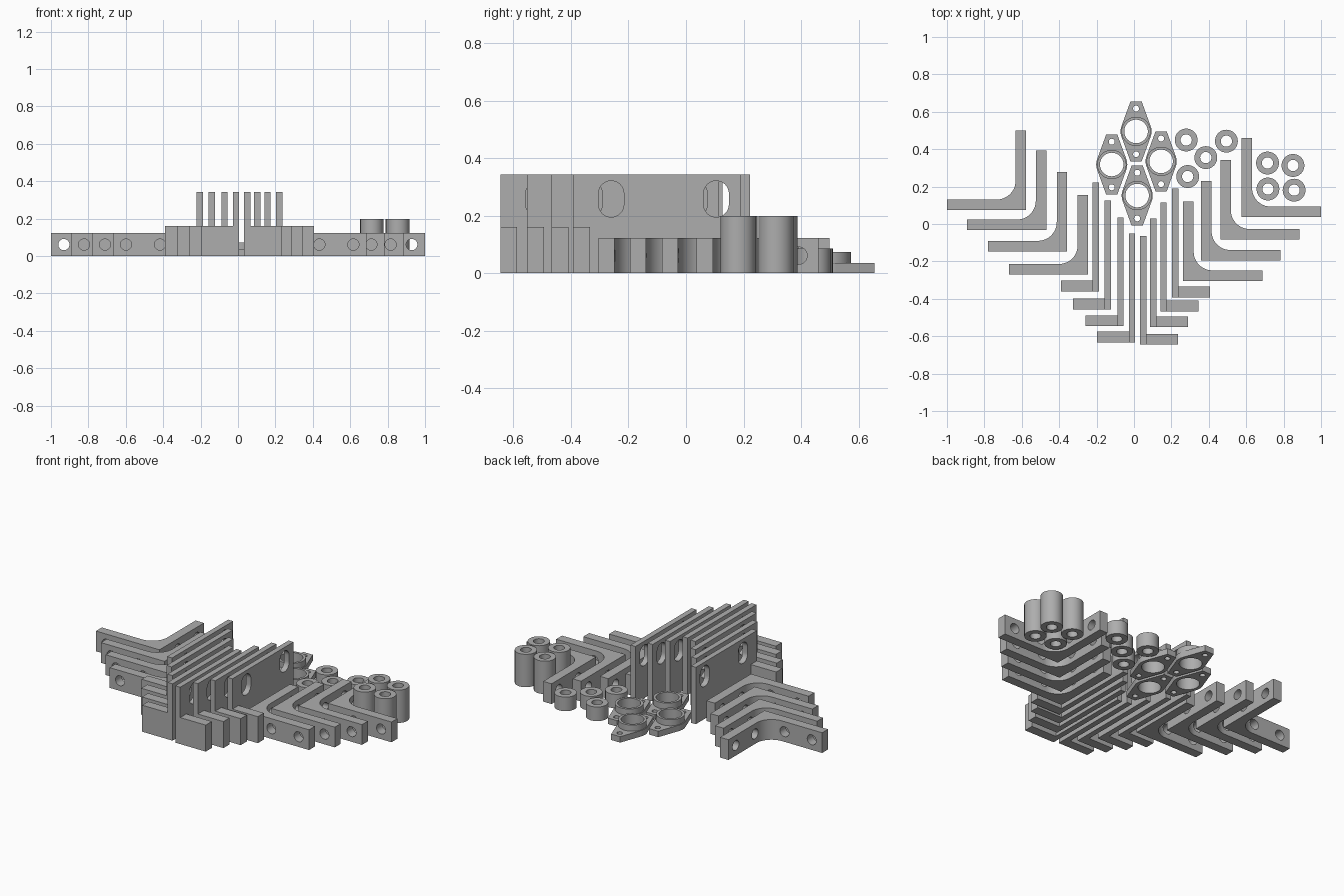
import bpy, bmesh, math
from mathutils import Matrix, Vector

if "Cube" in bpy.data.objects:
    bpy.data.objects.remove(bpy.data.objects["Cube"])

grey = bpy.data.materials.new("grey_metal")
grey.diffuse_color = (0.42, 0.42, 0.42, 1)
grey.use_nodes = True
grey.node_tree.nodes["Principled BSDF"].inputs["Base Color"].default_value = grey.diffuse_color


def arc(cx, cy, r, a0, a1, n):
    return [(cx + r * math.cos(math.radians(a0 + (a1 - a0) * i / n)),
             cy + r * math.sin(math.radians(a0 + (a1 - a0) * i / n))) for i in range(n + 1)]


def circle(cx, cy, r, n=48):
    return arc(cx, cy, r, 0, 360, n)[:-1]


def slot(cx, cy, r, half):
    return arc(cx, cy + half, r, 0, 180, 16) + arc(cx, cy - half, r, 180, 360, 16)


def add_prism(bm, loops, height, matrix=Matrix()):
    """Fill an outline with holes, then raise it along local z."""
    edges, verts = [], []
    for loop in loops:
        vs = [bm.verts.new((x, y, 0)) for x, y in loop]
        verts += vs
        edges += [bm.edges.new((vs[i - 1], vs[i])) for i in range(len(vs))]
    fill = bmesh.ops.triangle_fill(bm, edges=edges, use_beauty=True, normal=(0, 0, 1))
    faces = [g for g in fill["geom"] if isinstance(g, bmesh.types.BMFace)]
    ext = bmesh.ops.extrude_face_region(bm, geom=faces)
    top = [g for g in ext["geom"] if isinstance(g, bmesh.types.BMVert)]
    bmesh.ops.translate(bm, verts=top, vec=(0, 0, height))
    bmesh.ops.transform(bm, matrix=matrix, verts=verts + top)


def to_mesh(bm, name):
    bmesh.ops.recalc_face_normals(bm, faces=bm.faces)
    mesh = bpy.data.meshes.new(name)
    bm.to_mesh(mesh)
    bm.free()
    return mesh


def finish(mesh):
    mesh.materials.clear()
    mesh.materials.append(grey)
    mesh.shade_smooth()
    mesh.set_sharp_from_angle(angle=math.radians(30))
    return mesh


def place(name, mesh, x=0, y=0):
    ob = bpy.data.objects.new(name, mesh)
    ob.location = (x, y, 0)
    bpy.context.collection.objects.link(ob)
    return ob


# Filleted corner bracket, outer corner at the origin; s is the side its foot points to
def corner_bracket(s):
    L, t, r, h = 0.424, 0.056, 0.1, 0.122
    fillet = arc(t + r, t + r, r, 270, 180, 12)
    outline = [(0, 0), (L, 0), (L, t)] + fillet + [(t, L), (0, L)]
    bm = bmesh.new()
    add_prism(bm, [[(s * x, y) for x, y in outline]], h)
    body = place("body", to_mesh(bm, "corner_bracket"))
    # Bolt holes through both arms
    cut = bmesh.new()
    for d in (L - 0.07, L - 0.252):
        for rot, pos in ((Matrix.Rotation(math.pi / 2, 4, 'X'), (s * d, 0.04, h / 2)),
                         (Matrix.Rotation(math.pi / 2, 4, 'Y'), (s * 0.04, d, h / 2))):
            bmesh.ops.create_cone(cut, cap_ends=True, segments=32, radius1=0.03, radius2=0.03,
                                  depth=0.14, matrix=Matrix.Translation(pos) @ rot)
    cutter = place("hole_cutter", to_mesh(cut, "hole_cutter"))
    cutter.hide_render = True
    mod = body.modifiers.new("holes", 'BOOLEAN')
    mod.operation, mod.solver, mod.object = 'DIFFERENCE', 'EXACT', cutter
    bpy.context.view_layer.update()
    mesh = bpy.data.meshes.new_from_object(body.evaluated_get(bpy.context.evaluated_depsgraph_get()))
    for ob in (body, cutter):
        bpy.data.objects.remove(ob)
    return finish(mesh)


# Tall slotted plate with a low foot, outer front corner at the origin
def tall_bracket(s):
    t, L, h = 0.033, 0.582, 0.343
    bm = bmesh.new()
    yz = Matrix(((0, 0, s, 0), (1, 0, 0, 0), (0, 1, 0, 0), (0, 0, 0, 1)))
    add_prism(bm, [[(0, 0), (L, 0), (L, h), (0, h)],
                   slot(0.132, 0.258, 0.044, 0.019), slot(0.497, 0.258, 0.044, 0.019)], t, yz)
    add_prism(bm, [[(s * t, 0), (s * 0.203, 0), (s * 0.203, 0.058), (s * t, 0.058)]], 0.16)
    return finish(to_mesh(bm, "tall_bracket"))


# Diamond flange: bored plate with a raised collar
def flange():
    R, end_x, end_y = 0.083, 0.03, 0.16
    # tangent from the flat end corner to the round waist
    a = math.degrees(math.atan2(end_y, end_x) - math.acos(R / math.hypot(end_x, end_y)))
    outline = (arc(0, 0, R, -a, a, 10) + [(end_x, end_y), (-end_x, end_y)]
               + arc(0, 0, R, 180 - a, 180 + a, 10) + [(-end_x, -end_y), (end_x, -end_y)])
    bm = bmesh.new()
    add_prism(bm, [outline, circle(0, 0, 0.063), circle(0, 0.122, 0.016, 24),
                   circle(0, -0.122, 0.016, 24)], 0.036)
    add_prism(bm, [circle(0, 0, 0.078), circle(0, 0, 0.063)], 0.037, Matrix.Translation((0, 0, 0.036)))
    return finish(to_mesh(bm, "flange"))


def spacer(height):
    bm = bmesh.new()
    add_prism(bm, [circle(0, 0, 0.061), circle(0, 0, 0.03)], height)
    return finish(to_mesh(bm, "spacer"))


parts = [
    ("left_corner_bracket", corner_bracket(-1),
     [(-0.577, 0.075), (-0.469, -0.032), (-0.357, -0.146), (-0.245, -0.27)]),
    ("right_corner_bracket", corner_bracket(1),
     [(0.575, 0.037), (0.462, -0.083), (0.359, -0.195), (0.263, -0.304)]),
    ("left_tall_bracket", tall_bracket(-1),
     [(-0.188, -0.36), (-0.124, -0.456), (-0.056, -0.546), (0.006, -0.633)]),
    ("right_tall_bracket", tall_bracket(1),
     [(0.204, -0.392), (0.142, -0.467), (0.086, -0.552), (0.033, -0.645)]),
    ("flange", flange(), [(0.011, 0.495), (-0.119, 0.318), (0.145, 0.335), (0.017, 0.152)]),
    ("short_spacer", spacer(0.085), [(0.279, 0.449), (0.494, 0.443), (0.384, 0.355), (0.287, 0.254)]),
    ("tall_spacer", spacer(0.198), [(0.714, 0.326), (0.85, 0.313), (0.716, 0.187), (0.856, 0.181)]),
]
for name, mesh, spots in parts:
    for i, (x, y) in enumerate(spots, 1):
        place(f"{name}_{i}", mesh, x, y)
